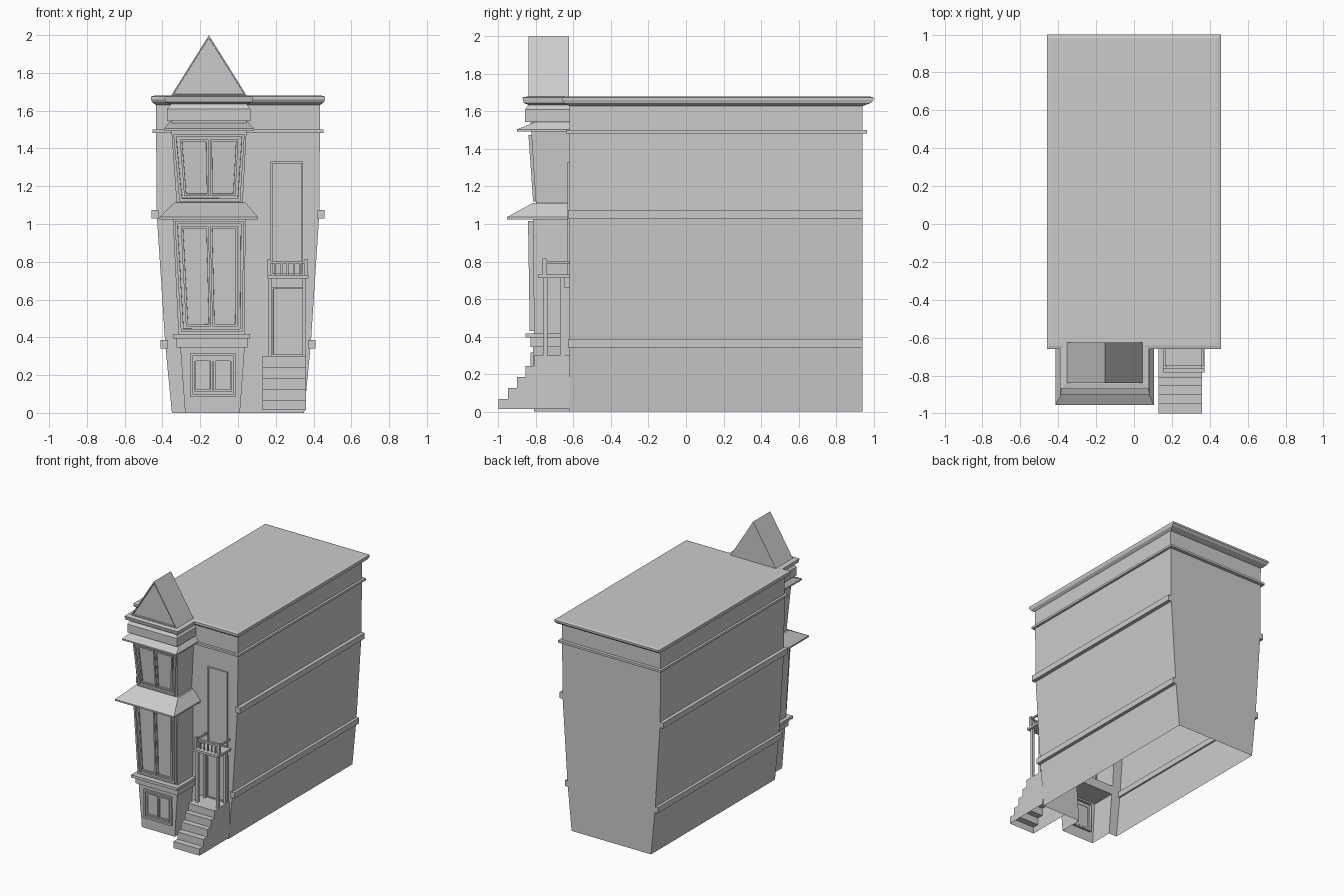
import bpy, bmesh

if "Cube" in bpy.data.objects:
    bpy.data.objects.remove(bpy.data.objects["Cube"])


def finish(name, bm):
    me = bpy.data.meshes.new(name)
    bm.to_mesh(me)
    bm.free()
    ob = bpy.data.objects.new(name, me)
    bpy.context.collection.objects.link(ob)
    return ob


def loft(name, rings, skip=(), bottom=True, top=True):
    """Stack of rectangles (x0, x1, y0, y1, z); skip: 0 front, 1 right, 2 back, 3 left."""
    bm = bmesh.new()
    vs = [[bm.verts.new(p) for p in ((a, c, z), (b, c, z), (b, d, z), (a, d, z))]
          for a, b, c, d, z in rings]
    for lo, hi in zip(vs, vs[1:]):
        for i in range(4):
            if i not in skip:
                j = (i + 1) % 4
                bm.faces.new((lo[i], lo[j], hi[j], hi[i]))
    if bottom:
        bm.faces.new(vs[0][::-1])
    if top:
        bm.faces.new(vs[-1])
    return finish(name, bm)


def box(name, x0, x1, y0, y1, z0, z1):
    return loft(name, [(x0, x1, y0, y1, z0), (x0, x1, y0, y1, z1)])


def panel(name, pts, depth, border=0.015, recess=0.01, back=False):
    """Front-facing polygon extruded back, with a recessed centre."""
    bm = bmesh.new()
    f = [bm.verts.new(p) for p in pts]
    b = [bm.verts.new((x, y + depth, z)) for x, y, z in pts]
    face = bm.faces.new(f)
    n = len(f)
    for i in range(n):
        j = (i + 1) % n
        bm.faces.new((f[i], b[i], b[j], f[j]))
    if back:
        bm.faces.new(b[::-1])
    bm.normal_update()
    bmesh.ops.inset_region(bm, faces=[face], thickness=border, depth=0)
    bmesh.ops.inset_region(bm, faces=[face], thickness=0.001, depth=-recess)
    return finish(name, bm)


def window(name, lo, hi):
    """Tapered frame with two sashes; lo and hi are (x0, x1, y, z)."""
    (a, b, y0, z0), (c, d, y1, z1) = lo, hi
    panel(name + "_frame", [(a, y0, z0), (b, y0, z0), (d, y1, z1), (c, y1, z1)],
          0.035, 0.02, 0.015)

    def at(u, v):
        x0, x1 = a + (b - a) * u, c + (d - c) * u
        return (x0 + (x1 - x0) * v, y0 + (y1 - y0) * v + 0.006, z0 + (z1 - z0) * v)
    m = 0.028 / (z1 - z0)
    for k, (u0, u1) in enumerate(((0.085, 0.49), (0.51, 0.915))):
        panel(f"{name}_sash_{k}", [at(u0, m), at(u1, m), at(u1, 1 - m), at(u0, 1 - m)],
              0.012, 0.016, 0.008)


# main block: tapered shell, open underneath and at the front
F, B = -0.62, 0.94
prof = [(0.35, 0), (0.385, 0.36), (0.43, 1.05), (0.435, 1.64)]
loft("main_walls", [(-x, x, F, B, z) for x, z in prof], skip=(0,), bottom=False, top=False)

# tower shell, open behind and below
tower = [(-0.28, 0.01, -0.81, 0), (-0.305, 0.035, -0.815, 0.34), (-0.315, 0.035, -0.81, 0.42),
         (-0.345, 0.04, -0.815, 1.03), (-0.325, 0.025, -0.80, 1.11),
         (-0.352, 0.045, -0.825, 1.49), (-0.352, 0.045, -0.835, 1.64)]
loft("tower_walls", [(a, b, y, F, z) for a, b, y, z in tower], skip=(2,), bottom=False)

# front wall either side of the tower
for side, i, s in (("left", 0, -1), ("right", 1, 1)):
    pts = [(s * x, F, z) for x, z in prof] + [(t[i], F, t[3]) for t in reversed(tower)]
    bm = bmesh.new()
    bm.faces.new([bm.verts.new(p) for p in (pts if s > 0 else pts[::-1])])
    finish("front_wall_" + side, bm)

# roof with sloped eaves
loft("roof", [(-0.435, 0.435, F - 0.005, B + 0.005, 1.63), (-0.455, 0.455, -0.65, 0.985, 1.645),
              (-0.46, 0.46, -0.66, 1.0, 1.66), (-0.46, 0.46, -0.66, 1.0, 1.675),
              (-0.44, 0.44, -0.64, 0.98, 1.68)])

# side string courses and cornice
for side, s in (("left", -1), ("right", 1)):
    for n, xi, xo, y0, y1, z0, z1 in (("lower_band", 0.37, 0.41, -0.63, 0.94, 0.342, 0.387),
                                      ("upper_band", 0.42, 0.458, -0.63, 0.94, 1.03, 1.075),
                                      ("cornice", 0.425, 0.452, -0.64, 0.965, 1.483, 1.5)):
        box(f"{n}_{side}", *sorted((s * xi, s * xo)), y0, y1, z0, z1)
box("cornice_back", -0.43, 0.43, 0.93, 0.965, 1.483, 1.5)
for x0, x1 in ((-0.43, -0.35), (0.045, 0.43)):
    box("cornice_front", x0, x1, -0.64, -0.61, 1.483, 1.5)

# tower ledges, skirt roofs and frieze
box("ledge_lower", -0.325, 0.05, -0.828, F, 0.345, 0.395)
box("ledge_upper", -0.343, 0.063, -0.855, F, 0.395, 0.417)
loft("skirt_roof", [(-0.415, 0.105, -0.955, F, 1.025), (-0.415, 0.105, -0.955, F, 1.037),
                    (-0.338, 0.04, -0.815, F, 1.113)])
loft("tower_eaves", [(-0.39, 0.085, -0.90, F, 1.493), (-0.39, 0.085, -0.90, F, 1.505),
                     (-0.36, 0.05, -0.80, F, 1.545)])
loft("tower_frieze", [(-0.375, 0.065, -0.858, F, 1.545), (-0.375, 0.065, -0.858, F, 1.61),
                      (-0.355, 0.047, -0.84, F, 1.635), (-0.385, 0.075, -0.865, F, 1.645),
                      (-0.39, 0.08, -0.872, F, 1.675), (-0.36, 0.05, -0.845, F, 1.68)])

# gable
panel("gable", [(-0.354, -0.84, 1.68), (0.046, -0.84, 1.68), (-0.154, -0.84, 2.0)],
      0.215, 0.014, 0.015, back=True)

# tower windows
window("basement_window", (-0.255, -0.01, -0.828, 0.085), (-0.255, -0.01, -0.828, 0.315))
window("main_window", (-0.302, 0.025, -0.833, 0.43), (-0.335, 0.03, -0.842, 1.015))
window("upper_window", (-0.31, 0.012, -0.815, 1.12), (-0.342, 0.035, -0.84, 1.475))

# stairs: one stepped side profile swept across
treads = [(-1.0, 0.068), (-0.95, 0.125), (-0.90, 0.185), (-0.855, 0.243), (-0.81, 0.3)]
pro, z = [(F, 0.015)], 0.015
for y, top in treads:
    pro += [(y, z), (y, top)]
    z = top
pro.append((F, z))
bm = bmesh.new()
L, R = ([bm.verts.new((x, y, z)) for y, z in pro] for x in (0.13, 0.36))
bm.faces.new(L[::-1])
bm.faces.new(R)
for i in range(1, len(pro) - 1):
    bm.faces.new((L[i], L[i + 1], R[i + 1], R[i]))
bmesh.ops.recalc_face_normals(bm, faces=bm.faces[:])
finish("stairs", bm)


# doors
def door(name, x0, x1, y, z0, z1):
    panel(name, [(x0, y, z0), (x1, y, z0), (x1, y, z1), (x0, y, z1)], F - y, 0.012, 0.008)


door("entrance_door", 0.178, 0.352, -0.65, 0.3, 0.665)
door("balcony_door", 0.173, 0.345, -0.632, 0.73, 1.33)

# porch columns, balcony and railing
for x in (0.17, 0.35):
    for y in (-0.75, -0.66):
        box("column", x - 0.009, x + 0.009, y - 0.012, y + 0.012, 0.3, 0.712)
box("balcony_floor", 0.155, 0.373, -0.785, F, 0.712, 0.73)
for x in (0.163, 0.362):
    box("corner_post", x - 0.009, x + 0.009, -0.765, -0.743, 0.73, 0.815)
    box("side_rail", x - 0.006, x + 0.006, -0.755, F, 0.79, 0.803)
box("front_rail", 0.163, 0.362, -0.762, -0.745, 0.79, 0.803)
for i in range(5):
    x = 0.197 + i * 0.033
    box("baluster", x - 0.005, x + 0.005, -0.758, -0.748, 0.73, 0.79)
